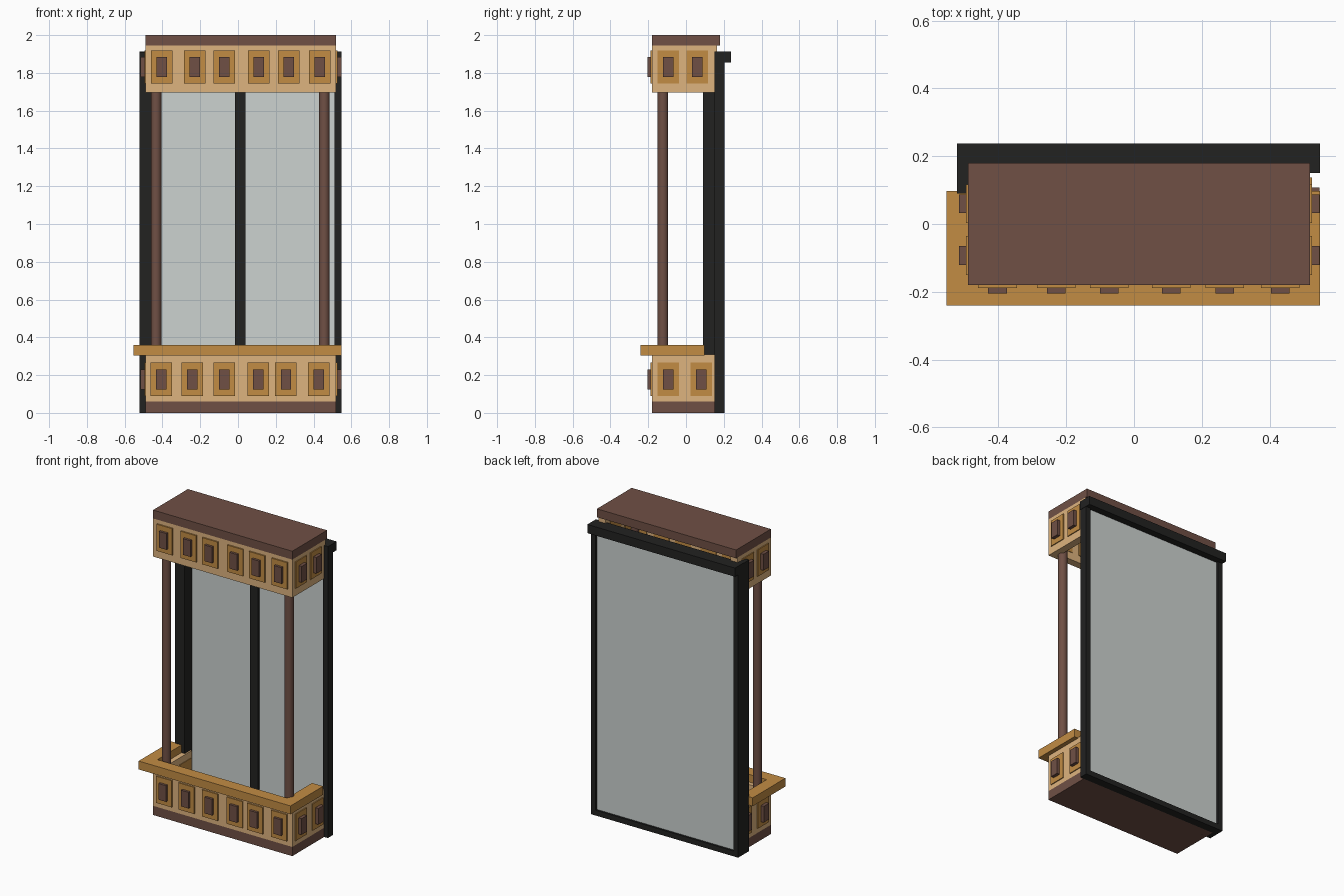
import bpy, bmesh
from mathutils import Matrix, Vector

if "Cube" in bpy.data.objects:
    bpy.data.objects.remove(bpy.data.objects["Cube"])


def mat(name, r, g, b):
    m = bpy.data.materials.new(name)
    lin = [((c / 255 + 0.055) / 1.055) ** 2.4 for c in (r, g, b)]
    m.diffuse_color = (*lin, 1)
    m.use_nodes = True
    m.node_tree.nodes["Principled BSDF"].inputs["Base Color"].default_value = m.diffuse_color
    return m


BROWN = mat("dark_wood", 112, 80, 69)
TAN = mat("pale_wood", 222, 180, 127)
OCHRE = mat("ochre_wood", 194, 140, 68)
BLACK = mat("black_frame", 34, 34, 33)
GLASS = mat("glass", 204, 210, 208)


def boxes(name, material, spans):
    """One object from boxes given as (x0, x1, y0, y1, z0, z1)."""
    bm = bmesh.new()
    for x0, x1, y0, y1, z0, z1 in spans:
        centre = Vector((x0 + x1, y0 + y1, z0 + z1)) / 2
        size = Matrix.Diagonal((x1 - x0, y1 - y0, z1 - z0, 1))
        bmesh.ops.create_cube(bm, size=1, matrix=Matrix.Translation(centre) @ size)
    return finish(name, material, bm)


def finish(name, material, bm):
    me = bpy.data.meshes.new(name)
    bm.to_mesh(me)
    bm.free()
    me.materials.append(material)
    ob = bpy.data.objects.new(name, me)
    bpy.context.collection.objects.link(ob)
    return ob


def u_band(name, material, x0, x1, y0, y1, z0, z1, t):
    """U-shaped band, open at the back."""
    pts = [(x0, y0), (x1, y0), (x1, y1), (x1 - t, y1),
           (x1 - t, y0 + t), (x0 + t, y0 + t), (x0 + t, y1), (x0, y1)]
    bm = bmesh.new()
    face = bm.faces.new([bm.verts.new((x, y, z0)) for x, y in pts])
    ext = bmesh.ops.extrude_face_region(bm, geom=[face])
    top = [v for v in ext["geom"] if isinstance(v, bmesh.types.BMVert)]
    bmesh.ops.translate(bm, verts=top, vec=(0, 0, z1 - z0))
    bmesh.ops.recalc_face_normals(bm, faces=bm.faces)
    return finish(name, material, bm)


L, R, F = -0.49, 0.52, -0.18      # outer wall faces
T = 0.05                          # wall thickness


def panels(name, material, front_xs, side_ys, zc, w, h, out_front, out_side):
    """Repeated blocks set through the front and side walls."""
    z0, z1 = zc - h / 2, zc + h / 2
    inn = T + 0.004
    spans = [(x - w / 2, x + w / 2, F - out_front, F + inn, z0, z1) for x in front_xs]
    for y in side_ys:
        spans.append((L - out_side, L + inn, y - w / 2, y + w / 2, z0, z1))
        spans.append((R - inn, R + out_side, y - w / 2, y + w / 2, z0, z1))
    boxes(name, material, spans)


# Base, lower wall, top wall and roof slab
boxes("base_slab", BROWN, [(L, R, F, 0.15, 0, 0.06)])
u_band("lower_wall", TAN, L, R, F, 0.15, 0.06, 0.31, T)
u_band("upper_wall", TAN, L, R, F, 0.165, 1.695, 1.945, T)
boxes("roof_slab", BROWN, [(L, R, F, 0.18, 1.945, 2.0)])

# Sill rail around the lower wall
u_band("sill_rail", OCHRE, -0.553, 0.549, -0.24, 0.098, 0.305, 0.36, 0.08)

# Decorative panels with raised centres
low_x = [-0.406, -0.243, -0.073, 0.107, 0.254, 0.428]
up_x = [-0.403, -0.229, -0.073, 0.11, 0.268, 0.432]
for level, xs, ys, zc in (("lower", low_x, (-0.095, 0.08), 0.178),
                          ("upper", up_x, (-0.093, 0.06), 1.832)):
    panels(level + "_panels", OCHRE, xs, ys, zc, 0.114, 0.175, 0.009, 0.006)
    panels(level + "_panel_blocks", BROWN, xs, ys, zc, 0.055, 0.106, 0.025, 0.027)

# Round pillars
for side, x in (("left", -0.433), ("right", 0.457)):
    bm = bmesh.new()
    bmesh.ops.create_cone(bm, cap_ends=True, segments=16, radius1=0.028, radius2=0.028,
                          depth=1.64, matrix=Matrix.Translation((x, -0.122, 1.125)))
    pillar = finish(side + "_pillar", BROWN, bm)
    bpy.context.view_layer.objects.active = pillar
    pillar.select_set(True)
    bpy.ops.object.shade_smooth_by_angle()
    pillar.select_set(False)

# Window frame, with a deep left post and a projecting lintel
boxes("window_frame", BLACK, [
    (-0.522, -0.487, 0.15, 0.205, 0, 1.87),
    (0.512, 0.547, 0.15, 0.205, 0, 1.87),
    (-0.487, 0.512, 0.15, 0.205, 0, 0.035)])
boxes("left_post", BLACK, [(-0.522, -0.45, 0.09, 0.166, 0, 1.91)])
boxes("centre_mullion", BLACK, [(-0.017, 0.04, 0.15, 0.175, 0.035, 1.86)])
boxes("lintel", BLACK, [(-0.522, 0.549, 0.15, 0.238, 1.855, 1.912)])
boxes("glass_pane", GLASS, [(-0.487, 0.512, 0.166, 0.192, 0.035, 1.86)])
